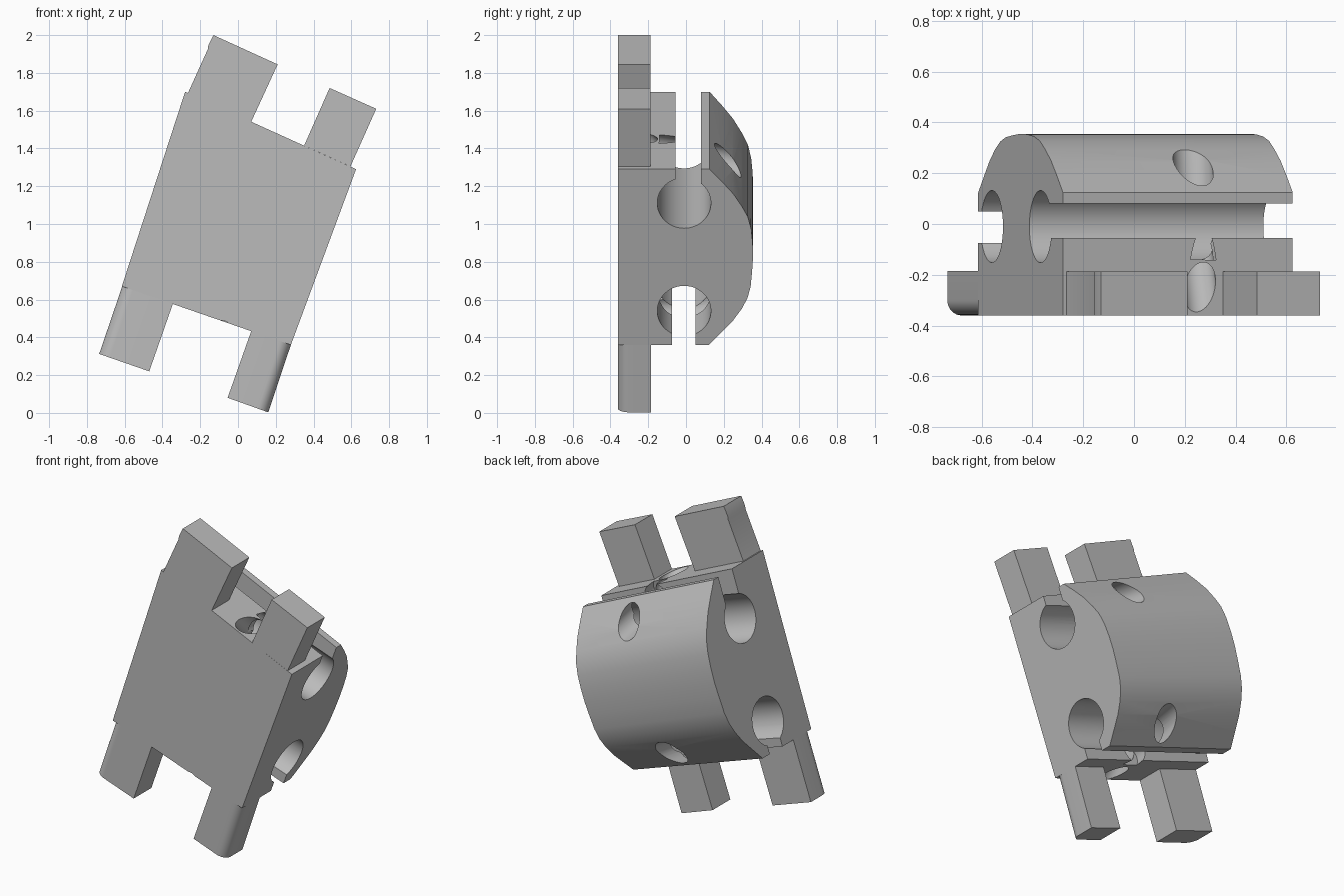
import bpy, bmesh, math
from mathutils import Vector

old = bpy.data.objects.get("Cube")
if old:
    bpy.data.objects.remove(old)

grey = bpy.data.materials.new("plain grey")
grey.use_nodes = True
colour = (0.5, 0.5, 0.5, 1)
grey.diffuse_color = colour
grey.node_tree.nodes["Principled BSDF"].inputs["Base Color"].default_value = colour


def loft(name, ring_a, ring_b):
    """Solid between two rings with the same number of points."""
    bm = bmesh.new()
    a = [bm.verts.new(p) for p in ring_a]
    b = [bm.verts.new(p) for p in ring_b]
    n = len(a)
    bm.faces.new(a)
    bm.faces.new(b[::-1])
    for i in range(n):
        j = (i + 1) % n
        bm.faces.new((a[j], a[i], b[i], b[j]))
    bmesh.ops.recalc_face_normals(bm, faces=bm.faces)
    mesh = bpy.data.meshes.new(name)
    bm.to_mesh(mesh)
    bm.free()
    mesh.materials.append(grey)
    obj = bpy.data.objects.new(name, mesh)
    bpy.context.collection.objects.link(obj)
    return obj


def prism(name, outline, y0, y1):
    """Front outline in x and z, extruded along y."""
    return loft(name, [(x, y0, z) for x, z in outline], [(x, y1, z) for x, z in outline])


def rod(name, start, end, radius):
    """Cylinder between two points."""
    start, end = Vector(start), Vector(end)
    turn = (end - start).to_track_quat('Z', 'Y')
    ring = [turn @ Vector((radius * math.cos(t), radius * math.sin(t), 0))
            for t in (math.tau * i / 48 for i in range(48))]
    return loft(name, [start + p for p in ring], [end + p for p in ring])


def cut(target, cutter):
    mod = target.modifiers.new(cutter.name, 'BOOLEAN')
    mod.operation = 'DIFFERENCE'
    mod.solver = 'EXACT'
    mod.object = cutter
    bpy.context.view_layer.objects.active = target
    bpy.ops.object.modifier_apply(modifier=mod.name)
    bpy.data.objects.remove(cutter)


# Clamp body: one (depth, height fraction) profile lofted between the tilted ends
profile = [(-.36, 0), (.12, 0), (.19, .075), (.25, .14), (.295, .205), (.325, .265),
           (.342, .33), (.35, .42), (.355, .5), (.353, .58), (.345, .66), (.327, .73),
           (.295, .79), (.25, .86), (.19, .93), (.125, 1), (-.36, 1)]


def end_ring(low, high):
    return [(low[0] + (high[0] - low[0]) * v, y, low[1] + (high[1] - low[1]) * v)
            for y, v in profile]


body = loft("clamp_body", end_ring((-.615, .67), (-.28, 1.70)),
            end_ring((.28, .36), (.625, 1.29)))

# Two rod bores, each opened to the outside by a slot
for label, right, left, rise, y0, y1 in (
        ("upper", (.56, 1.11), (-.37, 1.43), .7, -.055, .08),
        ("lower", (.345, .54), (-.56, .84), -.7, -.075, .05)):
    r, l = Vector(right), Vector(left)
    step = (r - l) * .4
    r, l = r + step, l - step
    cut(body, rod(label + "_bore", (r.x, -.01, r.y), (l.x, -.01, l.y), .142))
    lift = Vector((rise * .35, rise))
    cut(body, prism(label + "_slot", [r, l, l + lift, r + lift], y0, y1))

# Screw holes: from the curved back, and sloping in from each notch
cut(body, rod("upper_back_hole", (.22, .5, 1.29), (.25, -.15, 1.40), .078))
cut(body, rod("upper_notch_hole", (.27, -.35, 1.55), (.24, -.08, 1.30), .065))
cut(body, rod("lower_back_hole", (-.035, .5, .63), (-.07, -.15, .54), .078))
cut(body, rod("lower_notch_hole", (-.09, -.35, .41), (-.05, -.08, .66), .065))

# Upper prongs
prongs = [
    prism("upper_right_prong", [(-.265, 1.693), (-.16, 1.925), (-.157, 1.945), (-.13, 2.0),
                                (.21, 1.845), (.07, 1.541)], -.36, -.188),
    prism("upper_left_prong", [(.35, 1.415), (.485, 1.72), (.732, 1.61), (.595, 1.304)],
          -.36, -.188)]


# Lower prongs, with the outer front edge rounded
def rounded_prong(name, outer_top, outer_low, inner_low, inner_top):
    def section(outer, inner):
        o, i = Vector(outer), Vector(inner)
        side = (i - o).normalized()
        ring = [(i.x, -.185, i.y), (i.x, -.36, i.y)]
        for k in range(9):
            t = math.pi / 2 * k / 8
            p = o + side * .06 * (1 - math.sin(t))
            ring.append((p.x, -.30 - .06 * math.cos(t), p.y))
        return ring + [(o.x, -.185, o.y)]
    return loft(name, section(outer_top, inner_top), section(outer_low, inner_low))


prongs.append(rounded_prong("lower_right_prong", (-.613, .67), (-.735, .312),
                            (-.47, .22), (-.345, .577)))
prongs.append(rounded_prong("lower_left_prong", (.28, .36), (.16, .003),
                            (-.055, .08), (.07, .433)))

# Smooth the curves, keep the machined edges sharp
bpy.ops.object.select_all(action='DESELECT')
for obj in [body] + prongs:
    obj.select_set(True)
bpy.context.view_layer.objects.active = body
bpy.ops.object.shade_smooth_by_angle(angle=math.radians(25))
